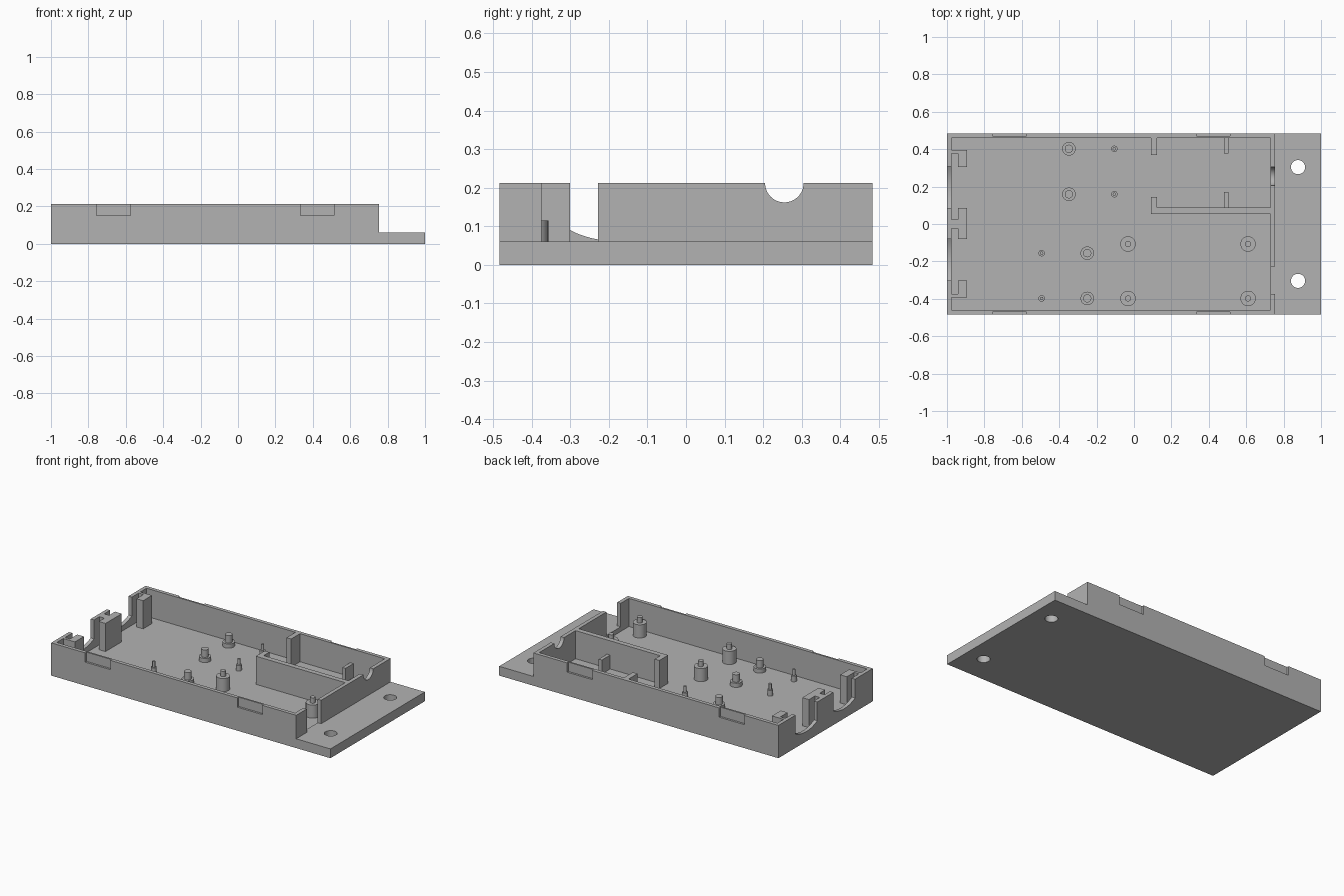
import bpy, bmesh, math
from mathutils import Vector

if "Cube" in bpy.data.objects:
    bpy.data.objects.remove(bpy.data.objects["Cube"])

grey = bpy.data.materials.new("plain_grey")
grey.diffuse_color = (0.45, 0.45, 0.45, 1)
grey.use_nodes = True
grey.node_tree.nodes["Principled BSDF"].inputs["Base Color"].default_value = grey.diffuse_color

W, T = 0.483, 0.024          # half depth, wall thickness
FLOOR, LIP, TOP = 0.03, 0.06, 0.212
WALL_X, IN_R, IN_L = 0.755, 0.73, -0.976


def prism(name, pts, lo, hi, axis='z'):
    """Extrude a 2D profile along an axis (x: yz profile, y: xz, z: xy)."""
    def place(p, h):
        return {'x': (h, p[0], p[1]), 'y': (p[0], h, p[1]), 'z': (p[0], p[1], h)}[axis]
    bm = bmesh.new()
    face = bm.faces.new([bm.verts.new(place(p, lo)) for p in pts])
    ext = bmesh.ops.extrude_face_region(bm, geom=[face])
    verts = [g for g in ext['geom'] if isinstance(g, bmesh.types.BMVert)]
    bmesh.ops.translate(bm, verts=verts, vec=Vector(place((0, 0), hi - lo)))
    bmesh.ops.recalc_face_normals(bm, faces=bm.faces)
    mesh = bpy.data.meshes.new(name)
    bm.to_mesh(mesh)
    bm.free()
    mesh.materials.append(grey)
    ob = bpy.data.objects.new(name, mesh)
    bpy.context.collection.objects.link(ob)
    return ob


def box(name, x0, x1, y0, y1, z0, z1):
    return prism(name, [(x0, y0), (x1, y0), (x1, y1), (x0, y1)], z0, z1)


def circle(cx, cy, r, n=32):
    return [(cx + r * math.cos(2 * math.pi * i / n), cy + r * math.sin(2 * math.pi * i / n))
            for i in range(n)]


def smooth(ob):
    bpy.ops.object.select_all(action='DESELECT')
    ob.select_set(True)
    bpy.context.view_layer.objects.active = ob
    bpy.ops.object.shade_smooth_by_angle(angle=math.radians(30))


# Tray body with a low mounting flange on the right
tray = prism("tray", [(-1, 0), (1, 0), (1, LIP), (WALL_X, LIP), (WALL_X, TOP), (-1, TOP)],
             -W, W, 'y')
cutters = [box("cavity_cutter", IN_L, IN_R, -W + T, W - T, FLOOR, 0.4)]
# Opening and cable notch in the right wall
cutters.append(box("opening_cutter", 0.70, 0.80, -0.375, -0.228, LIP, 0.4))
cutters.append(prism("cable_cutter", circle(0.255, TOP, 0.05, 40), 0.70, 0.80, 'x'))
# Round-bottomed notches in the left wall
for cy in (0.197, -0.19):
    half, r = 0.111, 0.24
    arc = [(cy + half * t, LIP + 0.003 + r - math.sqrt(r * r - (half * t) ** 2))
           for t in [i / 8 - 1 for i in range(17)]]
    cutters.append(prism("notch_cutter", arc + [(cy + half, 0.4), (cy - half, 0.4)],
                         -1.1, -0.972, 'x'))
# Clip recesses on the long walls and screw holes in the flange
for s in (-1, 1):
    for x0, x1 in ((-0.757, -0.575), (0.333, 0.514)):
        y0, y1 = sorted((s * (W - 0.013), s * 0.6))
        cutters.append(box("clip_cutter", x0, x1, y0, y1, 0.152, 0.4))
    cutters.append(prism("hole_cutter", circle(0.877, s * 0.304, 0.038), -0.1, 0.2))

for c in cutters:
    mod = tray.modifiers.new("cut", 'BOOLEAN')
    mod.operation, mod.solver, mod.object = 'DIFFERENCE', 'EXACT', c
dg = bpy.context.evaluated_depsgraph_get()
result = bpy.data.meshes.new_from_object(tray.evaluated_get(dg))
tray.modifiers.clear()
tray.data = result
for c in cutters:
    bpy.data.objects.remove(c)
smooth(tray)

# Compartment divider, short return wall and guide ribs
prism("divider", [(0.09, 0.054), (IN_R, 0.054), (IN_R, 0.087), (0.123, 0.087),
                  (0.123, 0.145), (0.09, 0.145)], FLOOR, TOP)
box("return_wall", 0.09, 0.123, 0.368, W - T, FLOOR, TOP)
box("rib_back", 0.482, 0.505, 0.378, W - T, FLOOR, 0.12)
box("rib_front", 0.482, 0.505, 0.087, 0.172, FLOOR, 0.12)

# Slotted holders along the left wall
A, B, C = IN_L, -0.941, -0.893
for name, s, y_out, y_in in (("holder_back", 1, 0.396, 0.305), ("holder_front", -1, -0.393, -0.301)):
    bar = y_out - s * 0.018
    prism(name, [(A, y_out), (C, y_out), (C, y_in), (B, y_in), (B, bar), (A, bar)], FLOOR, TOP)
prism("holder_middle", [(A, 0.025), (B, 0.025), (B, 0.086), (C, 0.086), (C, -0.08),
                        (B, -0.08), (B, -0.023), (A, -0.023)], FLOOR, TOP)

# Stepped standoffs: base radius, base top, pin radius, pin top, positions
kinds = {
    "large_standoff": (0.041, 0.115, 0.016, 0.15,
                       [(x, y) for x in (-0.032, 0.61) for y in (-0.107, -0.398)]),
    "wide_standoff": (0.036, 0.057, 0.022, 0.105,
                      [(-0.348, 0.402), (-0.348, 0.159), (-0.25, -0.156), (-0.25, -0.398)]),
    "small_standoff": (0.017, 0.067, 0.009, 0.105,
                       [(-0.105, 0.402), (-0.105, 0.159), (-0.494, -0.156), (-0.494, -0.398)]),
}
for name, (r1, z1, r2, z2, spots) in kinds.items():
    for x, y in spots:
        smooth(prism(name + "_base", circle(x, y, r1), FLOOR, z1))
        smooth(prism(name + "_pin", circle(x, y, r2, 24), z1, z2))
